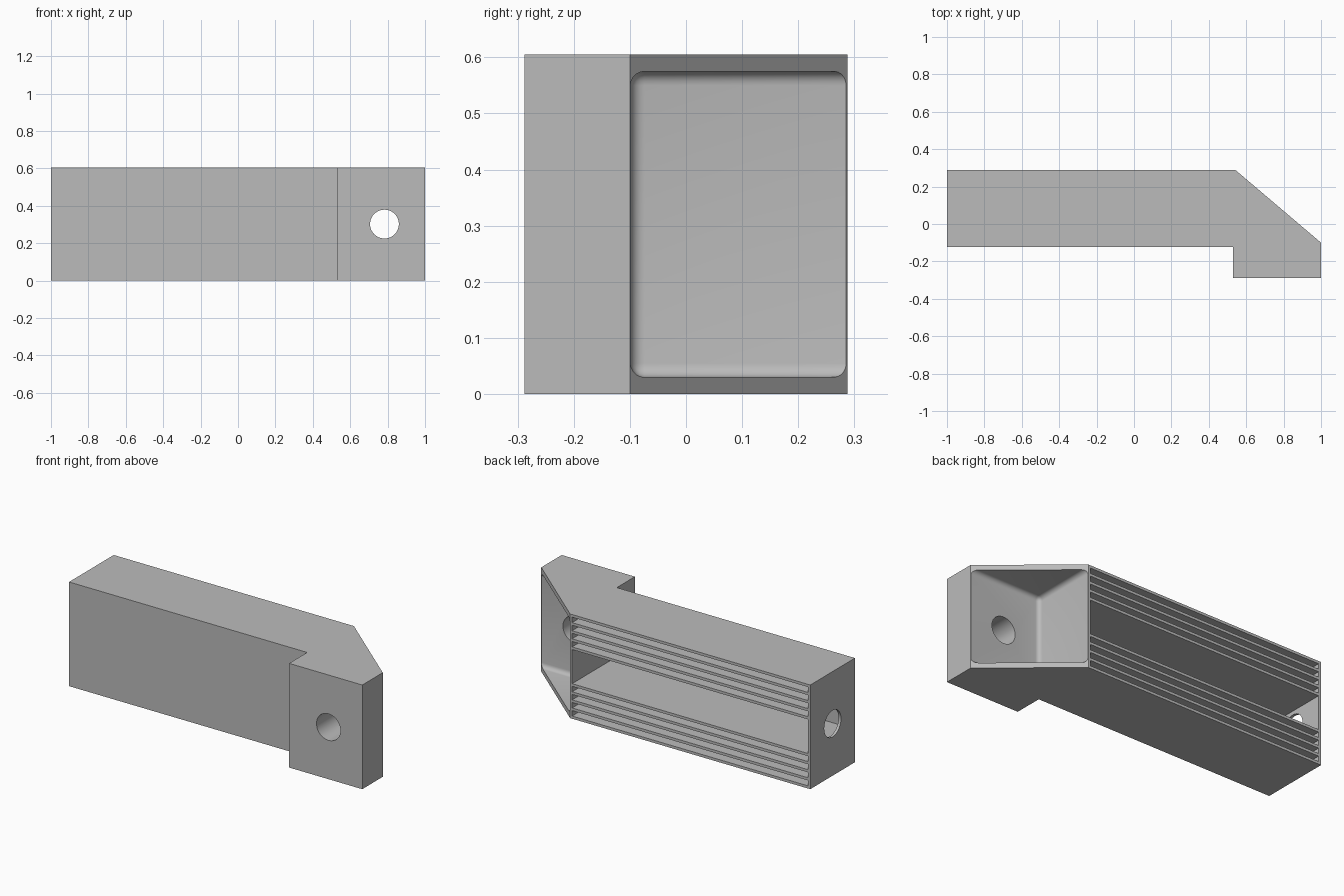
import bpy, bmesh, math
from mathutils import Matrix

cube = bpy.data.objects.get("Cube")
if cube:
    bpy.data.objects.remove(cube, do_unlink=True)

H = 0.605          # height
BACK = 0.288       # rear face
WALL = 0.0155      # shelf and shell thickness
GROUP = 0.2035     # height of one shelf stack
FLOOR = -0.1       # inner side of the front wall

grey = bpy.data.materials.new("plain grey")
grey.use_nodes = True
colour = (0.5, 0.5, 0.5, 1)
grey.diffuse_color = colour
grey.node_tree.nodes["Principled BSDF"].inputs["Base Color"].default_value = colour


def make(name, bm):
    bmesh.ops.recalc_face_normals(bm, faces=bm.faces)
    mesh = bpy.data.meshes.new(name)
    bm.to_mesh(mesh)
    bm.free()
    obj = bpy.data.objects.new(name, mesh)
    bpy.context.collection.objects.link(obj)
    return obj


def box(name, lo, hi, radius=0):
    bm = bmesh.new()
    bmesh.ops.create_cube(bm, size=1)
    for v in bm.verts:
        v.co = [(a + b) / 2 + c * (b - a) for a, b, c in zip(lo, hi, v.co)]
    if radius:
        bmesh.ops.bevel(bm, geom=bm.edges[:], offset=radius, segments=5,
                        profile=0.5, affect='EDGES')
    return make(name, bm)


def rod(name, centre, axis, radius, length):
    bm = bmesh.new()
    turn = Matrix.Rotation(math.pi / 2, 4, axis)
    bmesh.ops.create_cone(bm, cap_ends=True, segments=48, radius1=radius, radius2=radius,
                          depth=length, matrix=Matrix.Translation(centre) @ turn)
    return make(name, bm)


# Outer block: stepped plan with a sloped corner, pulled up
plan = [(-1, -0.122), (0.53, -0.122), (0.53, -BACK), (1, -BACK),
        (1, FLOOR), (0.543, BACK), (-1, BACK)]
bm = bmesh.new()
face = bm.faces.new([bm.verts.new((x, y, 0)) for x, y in plan])
up = bmesh.ops.extrude_face_region(bm, geom=[face])["geom"]
bmesh.ops.translate(bm, vec=(0, 0, H), verts=[g for g in up if isinstance(g, bmesh.types.BMVert)])
body = make("housing", bm)
body.data.materials.append(grey)

# Central bay and the slots between shelves, all open at the back
gap = (GROUP - 5 * WALL) / 4
levels = [(GROUP, H - GROUP)]
for i in range(4):
    z = WALL + i * (gap + WALL)
    levels += [(z, z + gap), (H - z - gap, H - z)]
cutters = [box("slot_cutter", (-1 + WALL, FLOOR, lo), (0.53, BACK + 0.1, hi)) for lo, hi in levels]

# Rounded pocket in the sloped corner, and the two round holes
cutters.append(box("pocket_cutter", (0.546, FLOOR + 0.001, 0.03), (1.4, 0.7, H - 0.03), 0.025))
cutters.append(rod("front_hole_cutter", (0.783, -0.2, H / 2), 'X', 0.077, 0.3))
cutters.append(rod("end_hole_cutter", (-1, 0.083, H / 2), 'Y', 0.077, 0.1))

for cutter in cutters:
    cutter.hide_render = True
    mod = body.modifiers.new(cutter.name, 'BOOLEAN')
    mod.operation = 'DIFFERENCE'
    mod.solver = 'EXACT'
    mod.object = cutter

# Bake the cuts and drop the cutters
bpy.context.view_layer.update()
graph = bpy.context.evaluated_depsgraph_get()
result = bpy.data.meshes.new_from_object(body.evaluated_get(graph))
body.modifiers.clear()
body.data = result
for cutter in cutters:
    bpy.data.objects.remove(cutter, do_unlink=True)
result.materials.clear()
result.materials.append(grey)
for poly in result.polygons:
    poly.material_index = 0

bpy.ops.object.select_all(action='DESELECT')
body.select_set(True)
bpy.context.view_layer.objects.active = body
bpy.ops.object.shade_smooth_by_angle(angle=math.radians(30))
